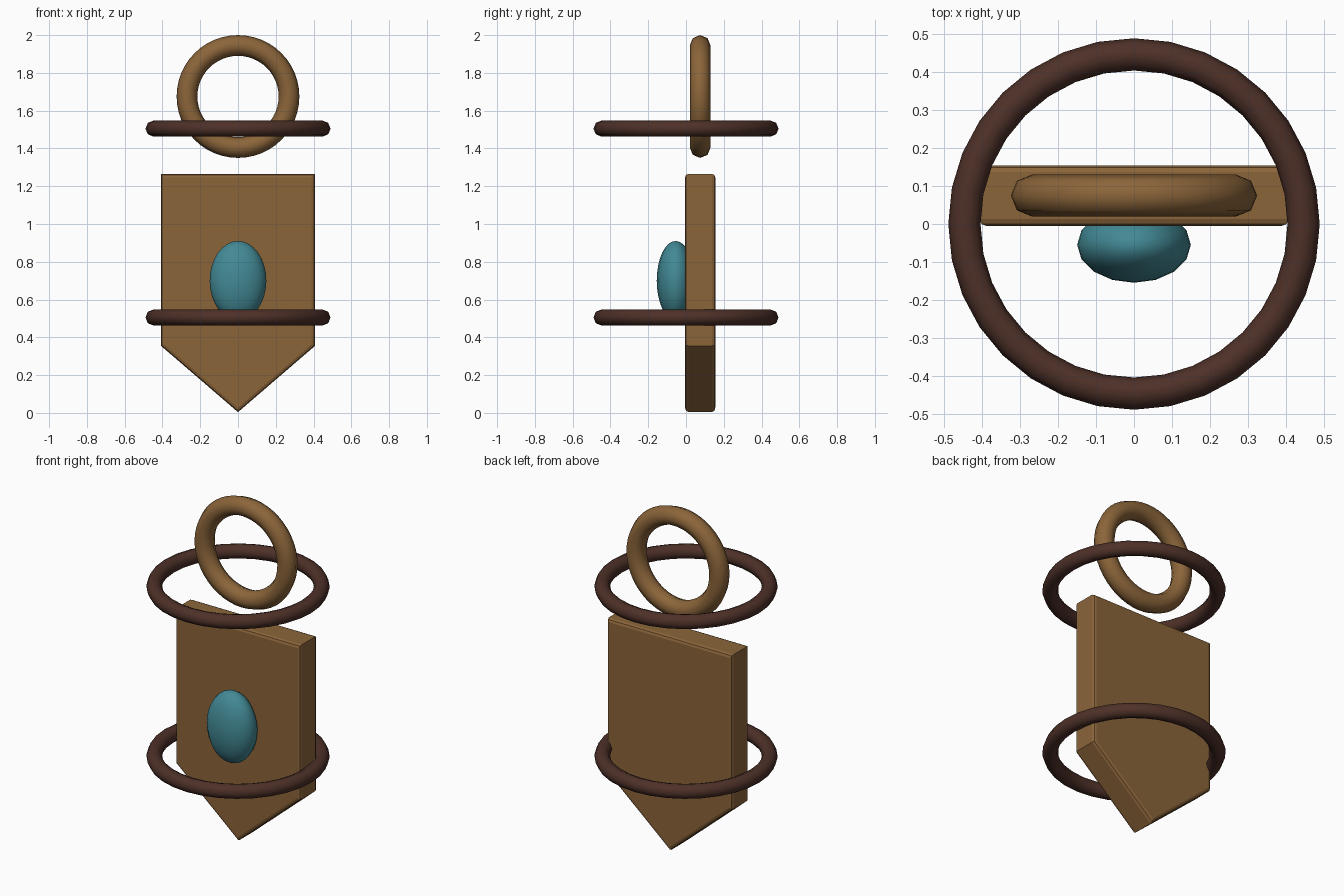
import bpy, bmesh, math

if "Cube" in bpy.data.objects:
    bpy.data.objects.remove(bpy.data.objects["Cube"])


def material(name, rgb):
    m = bpy.data.materials.new(name)
    m.diffuse_color = (*rgb, 1)
    m.use_nodes = True
    m.node_tree.nodes["Principled BSDF"].inputs["Base Color"].default_value = m.diffuse_color
    return m


bronze = material("bronze", (0.26, 0.13, 0.042))
leather = material("dark leather", (0.075, 0.030, 0.021))
teal = material("teal stone", (0.055, 0.25, 0.30))


def finish(name, mat):
    ob = bpy.context.object
    ob.name = name
    ob.data.materials.append(mat)
    bpy.ops.object.shade_smooth()
    return ob


def ring(name, mat, major, minor, loc, rot=(0, 0, 0), sides=32):
    bpy.ops.mesh.primitive_torus_add(
        major_radius=major, minor_radius=minor, major_segments=sides,
        minor_segments=8, location=loc, rotation=rot)
    return finish(name, mat)


# Pointed pendant plate: extruded outline, front and back rims bevelled
outline = [(-0.408, 1.265), (-0.408, 0.355), (0, 0.004), (0.408, 0.355), (0.408, 1.265)]
bm = bmesh.new()
face = bm.faces.new([bm.verts.new((x, -0.005, z)) for x, z in outline])
back = bmesh.ops.extrude_face_region(bm, geom=[face])
bmesh.ops.translate(bm, vec=(0, 0.16, 0),
                    verts=[v for v in back["geom"] if isinstance(v, bmesh.types.BMVert)])
bmesh.ops.recalc_face_normals(bm, faces=bm.faces)
rims = [e for e in bm.edges if abs(e.verts[0].co.y - e.verts[1].co.y) < 1e-4]
bmesh.ops.bevel(bm, geom=rims, offset=0.018, segments=2, profile=0.5, affect='EDGES')
mesh = bpy.data.meshes.new("pendant_plate")
bm.to_mesh(mesh)
bm.free()
plate = bpy.data.objects.new("pendant_plate", mesh)
mesh.materials.append(bronze)
bpy.context.collection.objects.link(plate)

# Upright hanging loop above the plate
ring("hanging_loop", bronze, 0.27, 0.055, (0, 0.075, 1.675), (math.pi / 2, 0, 0), 48)

# Two horizontal cord rings
for name, z in (("lower_cord", 0.505), ("upper_cord", 1.505)):
    ring(name, leather, 0.4475, 0.0425, (0, 0, z))

# Oval stone set in the front
bpy.ops.mesh.primitive_uv_sphere_add(segments=16, ring_count=16, radius=1,
                                     location=(0, -0.055, 0.70))
bpy.context.object.scale = (0.15, 0.10, 0.21)
finish("oval_stone", teal)
